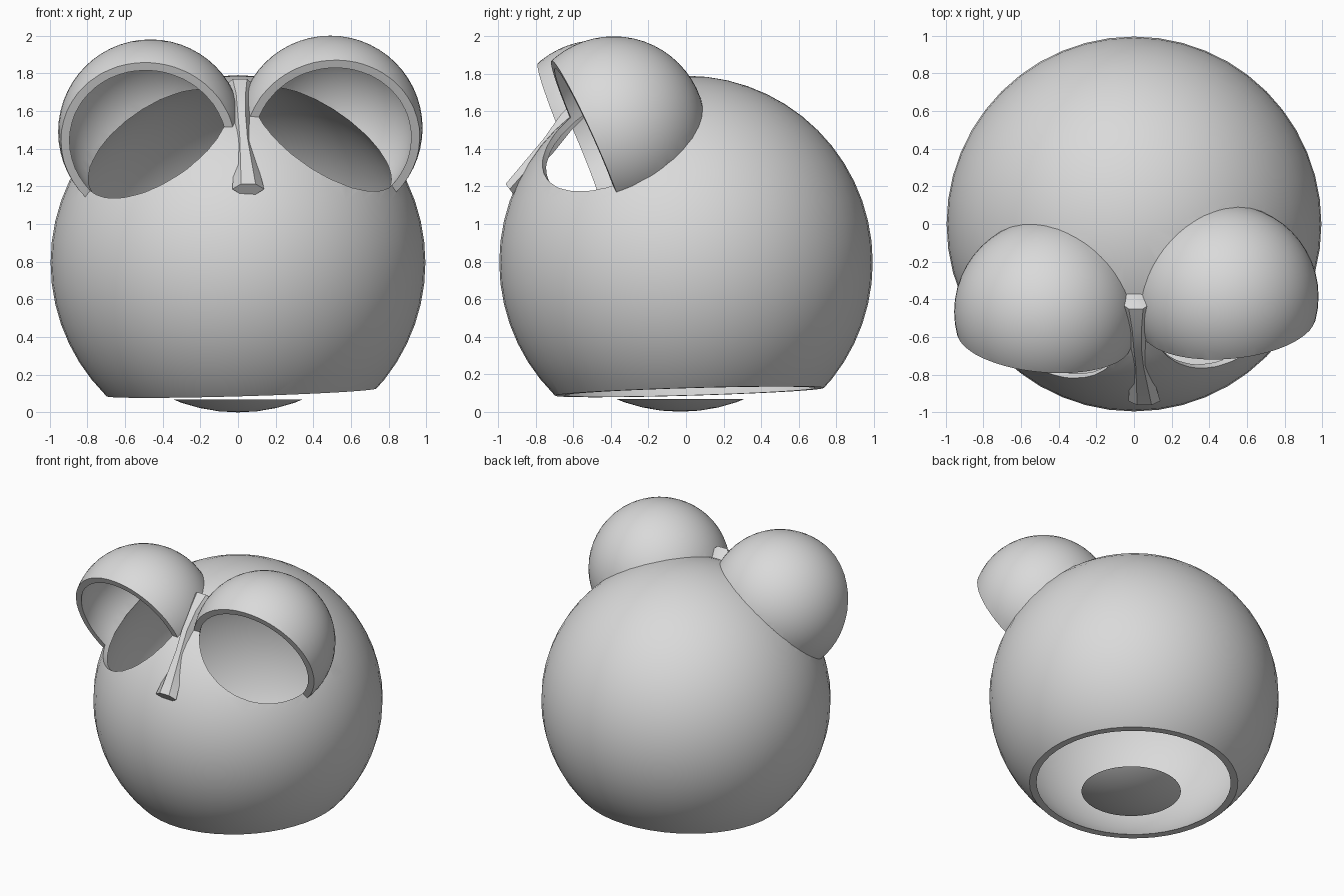
import bpy
import bmesh
from mathutils import Vector

if "Cube" in bpy.data.objects:
    bpy.data.objects.remove(bpy.data.objects["Cube"], do_unlink=True)

grey = bpy.data.materials.new("plain grey")
grey.use_nodes = True
COLOUR = (0.7, 0.7, 0.7, 1)
grey.diffuse_color = COLOUR
grey.node_tree.nodes["Principled BSDF"].inputs["Base Color"].default_value = COLOUR


def finish(name, bm):
    """Turn a bmesh into a named grey object."""
    bmesh.ops.recalc_face_normals(bm, faces=bm.faces[:])
    mesh = bpy.data.meshes.new(name)
    bm.to_mesh(mesh)
    bm.free()
    mesh.materials.append(grey)
    obj = bpy.data.objects.new(name, mesh)
    bpy.context.scene.collection.objects.link(obj)
    return obj


def ball(name, centre, radius, cut_at=None, cut_normal=None):
    """A sphere, optionally sliced flat by a plane."""
    bm = bmesh.new()
    bmesh.ops.create_uvsphere(bm, u_segments=48, v_segments=28, radius=radius)
    bmesh.ops.translate(bm, verts=bm.verts[:], vec=centre)
    if cut_at is not None:
        geom = bm.verts[:] + bm.edges[:] + bm.faces[:]
        cut = bmesh.ops.bisect_plane(bm, geom=geom, plane_co=cut_at,
                                     plane_no=cut_normal, clear_outer=True)
        rim = [e for e in cut["geom_cut"] if isinstance(e, bmesh.types.BMEdge)]
        bmesh.ops.edgeloop_fill(bm, edges=rim)
    return finish(name, bm)


def select(obj):
    bpy.ops.object.select_all(action="DESELECT")
    obj.select_set(True)
    bpy.context.view_layer.objects.active = obj


def combine(target, other, operation):
    """Apply a boolean and discard the helper."""
    mod = target.modifiers.new("boolean", "BOOLEAN")
    mod.operation = operation
    mod.solver = "EXACT"
    mod.object = other
    select(target)
    bpy.ops.object.modifier_apply(modifier=mod.name)
    bpy.data.objects.remove(other, do_unlink=True)


def smooth(obj):
    select(obj)
    bpy.ops.object.shade_smooth_by_angle(angle=0.6)


# Round head with two bulging eye hoods, each sliced flat at the front
head = ball("head_shell", (0, 0, 0.795), 0.995)
EYES = [(Vector((0.49, -0.385, 1.51)), Vector((0.08, -0.91, -0.41)).normalized()),
        (Vector((-0.465, -0.465, 1.49)), Vector((-0.08, -0.92, -0.39)).normalized())]
for centre, facing in EYES:
    hood = ball("eye_hood", centre, 0.49, centre + facing * 0.155, facing)
    combine(head, hood, "UNION")

# Hollow the head and open the eyes
combine(head, ball("head_hollow", (0, 0, 0.795), 0.96), "DIFFERENCE")
for centre, facing in EYES:
    combine(head, ball("eye_hollow", centre, 0.447), "DIFFERENCE")

# Slightly tilted neck opening
up = Vector((-0.029, -0.029, 1)).normalized()
bm = bmesh.new()
bmesh.ops.create_cube(bm, size=3)
bmesh.ops.transform(bm, verts=bm.verts[:],
                    matrix=up.to_track_quat("Z", "Y").to_matrix().to_4x4())
bmesh.ops.translate(bm, verts=bm.verts[:], vec=Vector((0, 0, 0.105)) - up * 1.5)
combine(head, finish("neck_cutter", bm), "DIFFERENCE")
smooth(head)

# Shallow cap floating under the neck opening
smooth(ball("base_cap", (0, -0.03, 0.91), 0.91, (0, 0, 0.068), (0, 0, 1)))

# Nose: six-sided sections (x, y, z, half width, half depth) from brow to tip
SECTIONS = [(0.0, -0.36, 1.70, 0.05, 0.03), (0.01, -0.42, 1.73, 0.085, 0.05),
            (0.015, -0.53, 1.65, 0.055, 0.05), (0.02, -0.64, 1.54, 0.045, 0.05),
            (0.03, -0.73, 1.42, 0.045, 0.045), (0.055, -0.94, 1.185, 0.085, 0.035)]
HEXAGON = [(-1, 0), (-0.45, 1), (0.45, 1), (1, 0), (0.45, -1), (-0.45, -1)]
outward = Vector((0, -0.6, 0.8))
bm = bmesh.new()
rings = [[bm.verts.new(Vector((x, y, z)) + Vector((w * u, 0, 0)) + outward * d * v)
          for u, v in HEXAGON] for x, y, z, w, d in SECTIONS]
for a, b in zip(rings, rings[1:]):
    for i in range(6):
        j = (i + 1) % 6
        bm.faces.new((a[i], a[j], b[j], b[i]))
bm.faces.new(rings[0])
bm.faces.new(rings[-1])
smooth(finish("nose", bm))
